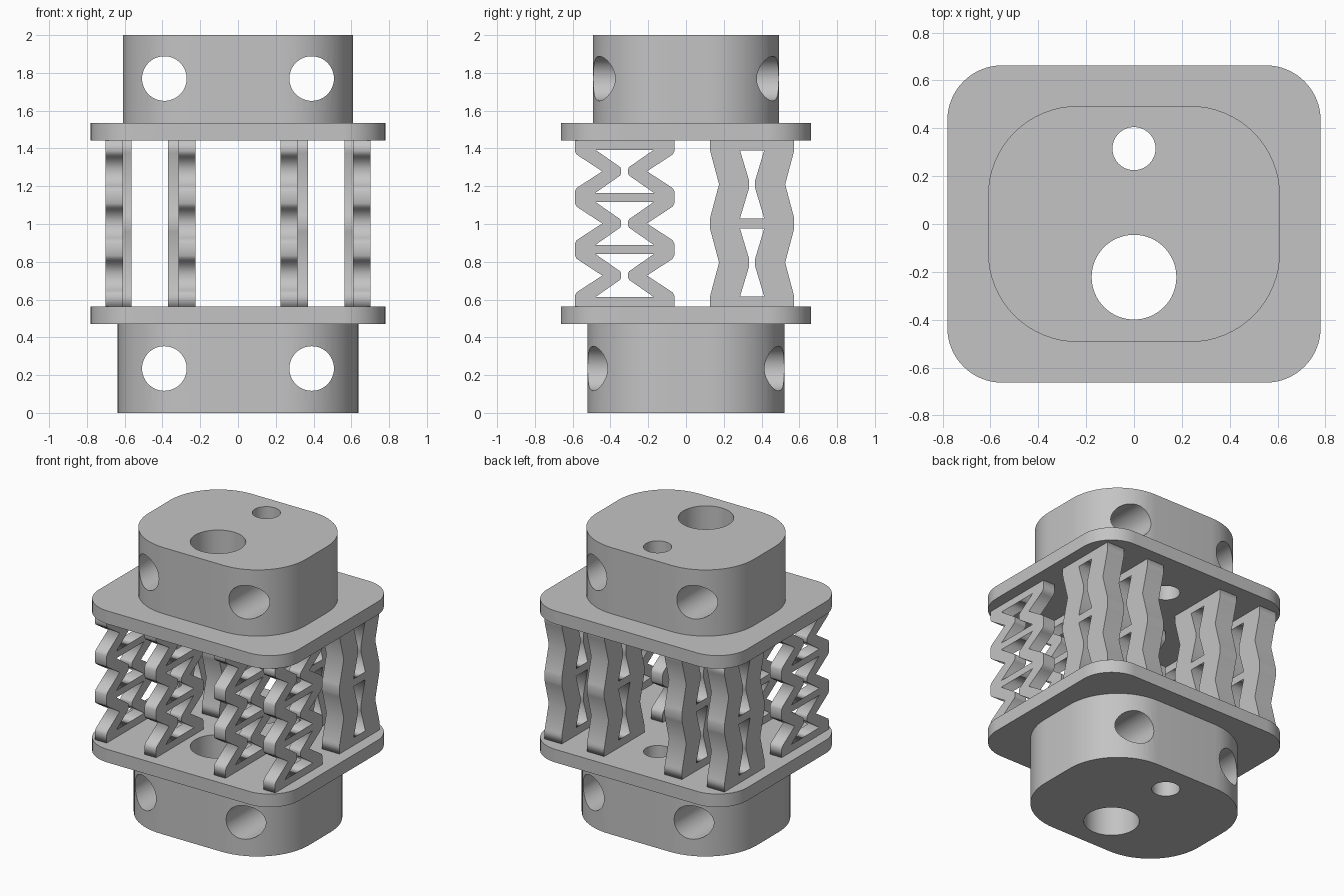
import bpy, bmesh
from math import sin, cos, pi, radians
from mathutils import Matrix

cube = bpy.data.objects.get("Cube")
if cube:
    bpy.data.objects.remove(cube, do_unlink=True)

scene = bpy.context.scene
grey = bpy.data.materials.new("plain grey")
grey.use_nodes = True
grey.diffuse_color = (0.55, 0.55, 0.55, 1)
grey.node_tree.nodes["Principled BSDF"].inputs["Base Color"].default_value = grey.diffuse_color


def circle(x, y, r, n=64):
    return [(x + r * cos(2 * pi * i / n), y + r * sin(2 * pi * i / n)) for i in range(n)]


def rounded_rect(hx, hy, r, n=16):
    pts = []
    for k, (sx, sy) in enumerate(((1, 1), (-1, 1), (-1, -1), (1, -1))):
        for i in range(n + 1):
            a = (k + i / n) * pi / 2
            pts.append((sx * (hx - r) + r * cos(a), sy * (hy - r) + r * sin(a)))
    return pts


def evaluated_mesh(ob):
    dg = bpy.context.evaluated_depsgraph_get()
    return bpy.data.meshes.new_from_object(ob.evaluated_get(dg))


def extrude(name, loops, thickness, matrix):
    """Solid from an outline and its holes, centred on the local xy plane."""
    cu = bpy.data.curves.new(name, 'CURVE')
    cu.dimensions = '2D'
    cu.fill_mode = 'BOTH'
    cu.extrude = thickness / 2
    for loop in loops:
        sp = cu.splines.new('POLY')
        sp.points.add(len(loop) - 1)
        for p, (x, y) in zip(sp.points, loop):
            p.co = (x, y, 0, 1)
        sp.use_cyclic_u = True
    temp = bpy.data.objects.new("temp", cu)
    scene.collection.objects.link(temp)
    mesh = evaluated_mesh(temp)
    bpy.data.objects.remove(temp, do_unlink=True)
    bm = bmesh.new()
    bm.from_mesh(mesh)
    bmesh.ops.remove_doubles(bm, verts=bm.verts, dist=1e-5)
    bmesh.ops.transform(bm, matrix=matrix, verts=bm.verts)
    bmesh.ops.recalc_face_normals(bm, faces=bm.faces)
    bm.to_mesh(mesh)
    bm.free()
    mesh.name = name
    mesh.materials.clear()
    mesh.materials.append(grey)
    ob = bpy.data.objects.new(name, mesh)
    scene.collection.objects.link(ob)
    return ob


def smooth(ob, angle=30):
    bpy.ops.object.select_all(action='DESELECT')
    ob.select_set(True)
    bpy.context.view_layer.objects.active = ob
    bpy.ops.object.shade_smooth_by_angle(angle=radians(angle))


def slab(name, outline, z0, z1):
    bores = [circle(0, -0.222, 0.177), circle(0, 0.315, 0.09)]
    return extrude(name, [outline] + bores, z1 - z0, Matrix.Translation((0, 0, (z0 + z1) / 2)))


def drill(ob, z):
    """Two round holes running front to back."""
    for x in (-0.39, 0.39):
        m = Matrix.Translation((x, 0, z)) @ Matrix.Rotation(pi / 2, 4, 'X')
        cutter = extrude("cutter", [circle(0, 0, 0.118)], 2, m)
        cutter.hide_render = True
        mod = ob.modifiers.new("hole", 'BOOLEAN')
        mod.operation = 'DIFFERENCE'
        mod.solver = 'EXACT'
        mod.object = cutter
        mesh = evaluated_mesh(ob)
        ob.modifiers.clear()
        ob.data = mesh
        bpy.data.objects.remove(cutter, do_unlink=True)


# Flanges and drilled end blocks
plate = rounded_rect(0.78, 0.663, 0.23)
smooth(slab("lower_flange", plate, 0.47, 0.562))
smooth(slab("upper_flange", plate, 1.443, 1.535))
for name, outline, z0, z1, hole_z in (
        ("lower_block", rounded_rect(0.637, 0.522, 0.4), 0, 0.47, 0.235),
        ("upper_block", rounded_rect(0.61, 0.493, 0.375), 1.535, 2, 1.77)):
    block = slab(name, outline, z0, z1)
    drill(block, hole_z)
    smooth(block)


def spring_loops(yc, centres, side, window):
    """Zigzag outline with an hourglass window in every cell, in (y, z)."""
    # side and window: (height from waist, half width), from the waist outward
    def both_ways(profile):
        return [(-h, w) for h, w in reversed(profile) if h > 0] + profile

    edge = [(0.562, side[-1][1])]
    holes = []
    for c in centres:
        edge += [(c + h, w) for h, w in both_ways(side)]
        half = [(c + h, w) for h, w in both_ways(window)]
        holes.append([(yc + w, z) for z, w in half] + [(yc - w, z) for z, w in reversed(half)])
    edge.append((1.443, side[-1][1]))
    outline = [(yc + w, z) for z, w in edge] + [(yc - w, z) for z, w in reversed(edge)]
    return [outline] + holes


# Local x, y, z become world y, z, x
upright = Matrix(((0, 0, 1, 0), (1, 0, 0, 0), (0, 1, 0, 0), (0, 0, 0, 1)))

front_loops = spring_loops(
    -0.325, (0.727, 1.003, 1.279),
    [(0, 0.118), (0.078, 0.238), (0.09, 0.255), (0.106, 0.263)],
    [(0.012, 0.019), (0.022, 0.023), (0.114, 0.155)])
back_loops = spring_loops(
    0.35, (0.796, 1.21),
    [(0, 0.175), (0.165, 0.219), (0.182, 0.223)],
    [(0.02, 0.016), (0.18, 0.064)])

# Four springs in each row
for side, s in (("right", -1), ("left", 1)):
    for place, xf, xb in (("outer", 0.655, 0.632), ("inner", 0.27, 0.302)):
        for row, loops, x, width in (("front", front_loops, xf, 0.091),
                                     ("back", back_loops, xb, 0.135)):
            extrude(f"{row}_{side}_{place}_spring", loops, width,
                    Matrix.Translation((s * x, 0, 0)) @ upright)
